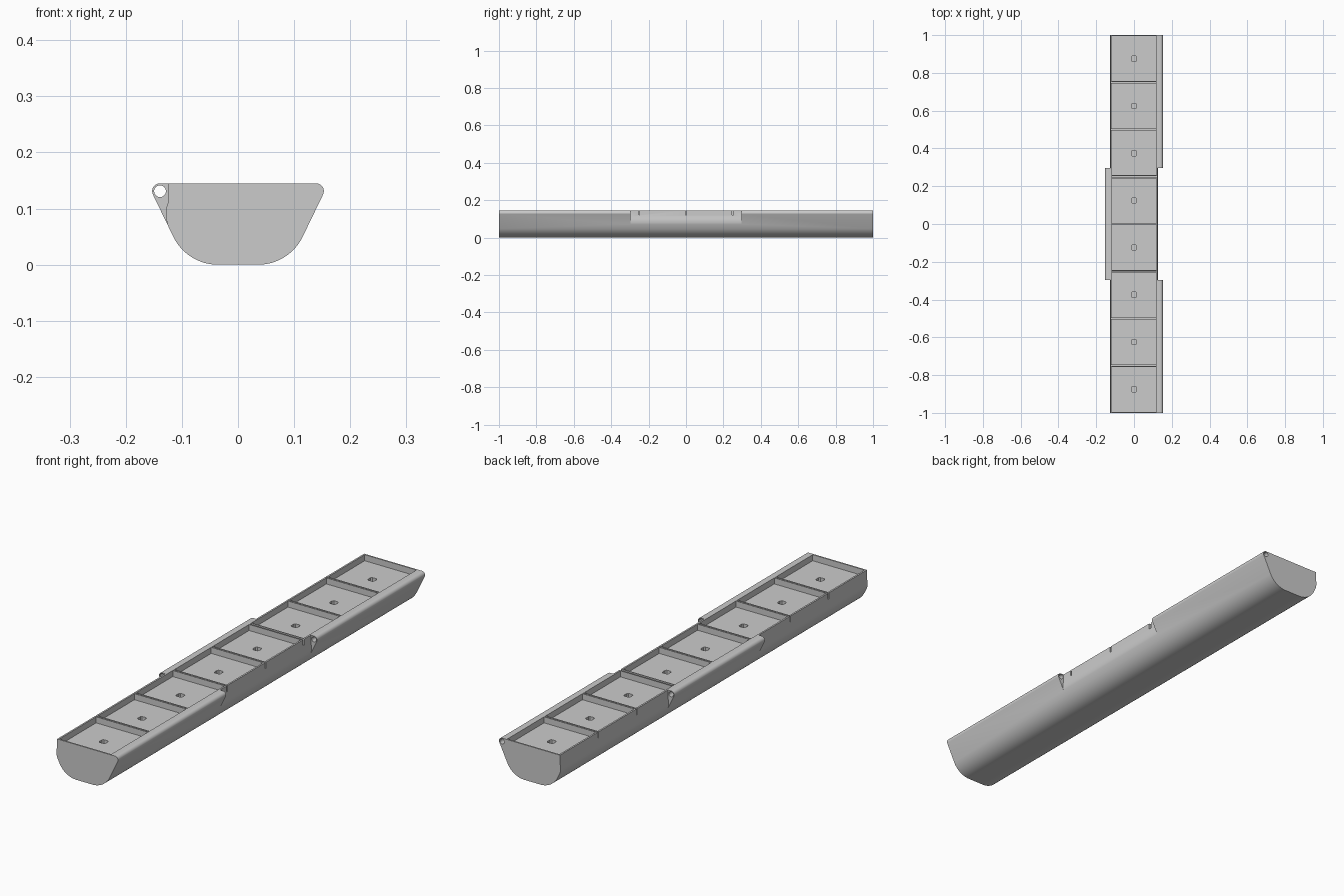
import bpy, bmesh
from math import sin, cos, pi, radians

if "Cube" in bpy.data.objects:
    bpy.data.objects.remove(bpy.data.objects["Cube"])

TOP, FLOOR, INNER, MID = 0.145, 0.12, 0.118, 0.296
PIN_X, PIN_Z = 0.139, 0.131

grey = bpy.data.materials.new("plain grey")
grey.use_nodes = True
grey.diffuse_color = (0.6, 0.6, 0.6, 1)
grey.node_tree.nodes["Principled BSDF"].inputs["Base Color"].default_value = (0.6, 0.6, 0.6, 1)


def prism(bm, points, lo, hi, axis="Y"):
    """Extrude a flat outline along Y (points are x, z) or Z (points are x, y)."""
    place = (lambda p, t: (p[0], t, p[1])) if axis == "Y" else (lambda p, t: (p[0], p[1], t))
    rings = [[bm.verts.new(place(p, t)) for p in points] for t in (lo, hi)]
    n = len(points)
    bm.faces.new(rings[0])
    bm.faces.new(rings[1][::-1])
    for i in range(n):
        j = (i + 1) % n
        bm.faces.new((rings[0][j], rings[0][i], rings[1][i], rings[1][j]))


def box(bm, x0, x1, y0, y1, z0, z1):
    prism(bm, [(x0, y0), (x1, y0), (x1, y1), (x0, y1)], z0, z1, "Z")


def make_object(name, bm):
    bmesh.ops.recalc_face_normals(bm, faces=bm.faces[:])
    mesh = bpy.data.meshes.new(name)
    bm.to_mesh(mesh)
    bm.free()
    ob = bpy.data.objects.new(name, mesh)
    bpy.context.collection.objects.link(ob)
    return ob


def carve(target, bm):
    """Subtract the shapes in bm from the target."""
    cutter = make_object("cutter", bm)
    cutter.hide_render = True
    mod = target.modifiers.new("carve", "BOOLEAN")
    mod.operation, mod.solver, mod.object = "DIFFERENCE", "EXACT", cutter
    bpy.context.view_layer.objects.active = target
    bpy.ops.object.modifier_apply(modifier=mod.name)
    bpy.data.objects.remove(cutter)


def arc(cx, cz, r, start, end, steps):
    angles = [radians(start + (end - start) * i / steps) for i in range(steps + 1)]
    return [(cx + r * cos(a), cz + r * sin(a)) for a in angles]


# Hull: flat bottom, round bilges, sloping sides and rounded top lips
half = arc(0.036, 0.088, 0.088, -90, -27, 12) + arc(PIN_X, PIN_Z, 0.014, -27, 90, 10)
bm = bmesh.new()
prism(bm, half + [(-x, z) for x, z in reversed(half)], -1, 1)
tray = make_object("hinged_tray", bm)
tray.data.materials.append(grey)

# Hinge gaps: right lip removed at both ends, left lip removed in the middle
gap = [(0.125, 0.2), (0.125, 0.11), (0.128, 0.1), (0.1275, 0.08), (0.121, 0.05), (0.2, 0.05), (0.2, 0.2)]
bm = bmesh.new()
prism(bm, gap, -MID, MID)
for lo, hi in ((-1.1, -MID), (MID, 1.1)):
    prism(bm, [(-x, z) for x, z in gap], lo, hi)
carve(tray, bm)

# Hinge pin bores, blind only at the front end
bm = bmesh.new()
for side, lo, hi in ((-1, -0.4, 0.4), (1, 0.2, 1.1), (1, -0.985, -0.2)):
    prism(bm, arc(side * PIN_X, PIN_Z, 0.0105, 0, 345, 23), lo, hi)
carve(tray, bm)

# Compartments and the narrow wire grooves through the dividers
bm = bmesh.new()
for i in range(8):
    y = -1 + 0.25 * i
    pad = 0.009 if i == 5 else 0.006
    next_pad = 0.009 if i == 4 else 0.006
    box(bm, -INNER, INNER, y + pad, y + 0.25 - next_pad, FLOOR, 0.2)
    if i:
        w = 0.005 if i == 5 else 0.0025
        x0, x1 = (-INNER, 0.13) if abs(y) < MID else (-0.13, INNER)
        box(bm, x0, x1, y - w, y + w, FLOOR, 0.2)
carve(tray, bm)

# Small chamfered sockets in the compartment floors
bm = bmesh.new()
for i in range(8):
    y = -0.875 + 0.25 * i
    a, b = 0.014, 0.009
    ring = [(a, -b), (a, b), (b, a), (-b, a), (-a, b), (-a, -b), (-b, -a), (b, -a)]
    prism(bm, [(px, y + py) for px, py in ring], 0.105, 0.13, "Z")
carve(tray, bm)

# Smooth the curved hull while keeping edges crisp
bpy.ops.object.select_all(action="DESELECT")
tray.select_set(True)
bpy.context.view_layer.objects.active = tray
bpy.ops.object.shade_smooth_by_angle(angle=radians(25))
